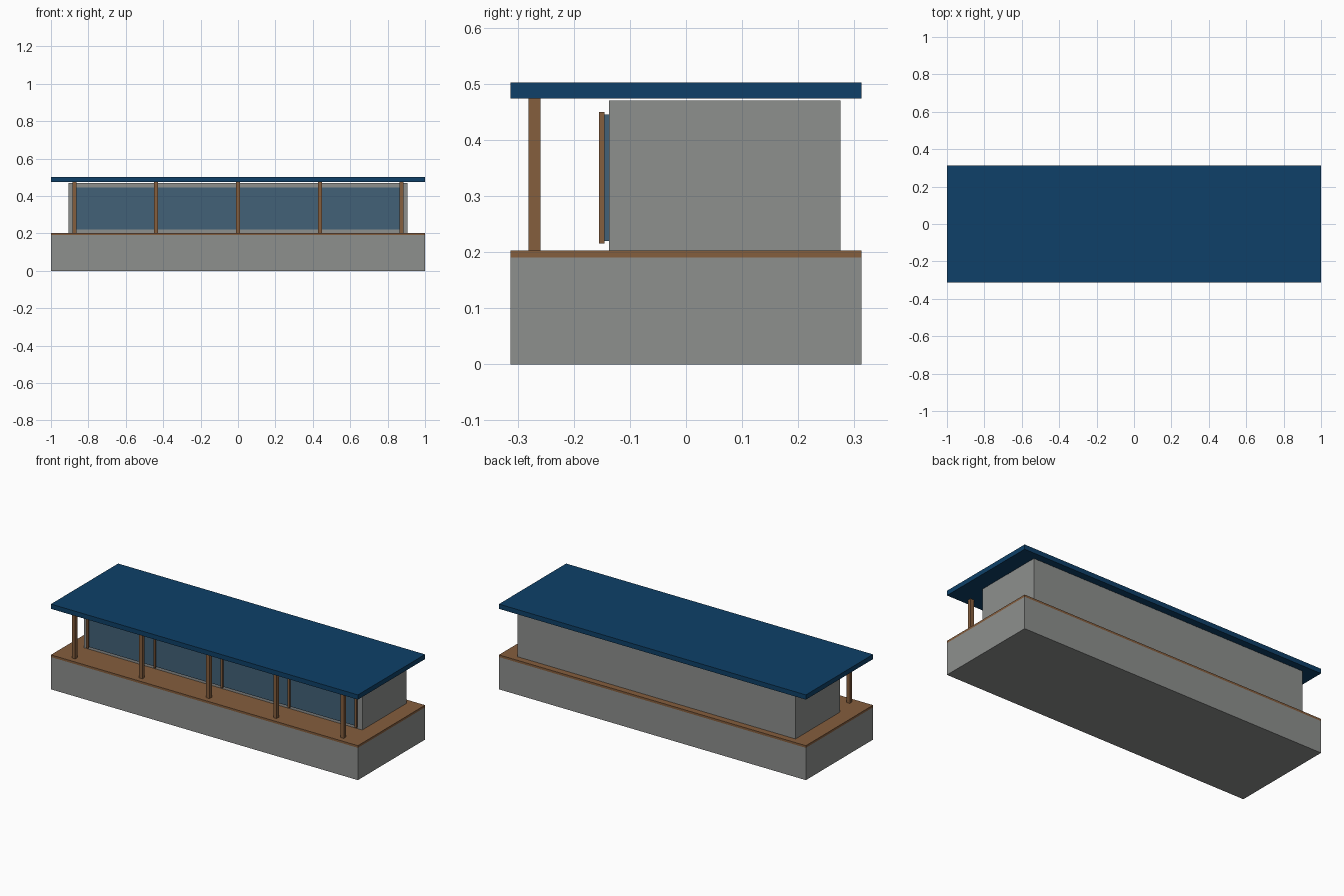
import bpy

if "Cube" in bpy.data.objects:
    bpy.data.objects.remove(bpy.data.objects["Cube"])


def material(name, rgb):
    m = bpy.data.materials.new(name)
    m.diffuse_color = (*rgb, 1)
    m.use_nodes = True
    m.node_tree.nodes["Principled BSDF"].inputs["Base Color"].default_value = m.diffuse_color
    return m


concrete = material("concrete grey", (0.27, 0.279, 0.27))
wood = material("wood brown", (0.235, 0.112, 0.048))
roof_blue = material("roof blue", (0.0044, 0.051, 0.138))
glass_blue = material("glass blue", (0.054, 0.12, 0.184))


def box(name, x, y, z, mat):
    """Box from (min, max) ranges on each axis."""
    bpy.ops.mesh.primitive_cube_add(
        size=1, location=[(a + b) / 2 for a, b in (x, y, z)])
    ob = bpy.context.object
    ob.name = name
    size = [b - a for a, b in (x, y, z)]
    for v in ob.data.vertices:
        v.co = [c * s for c, s in zip(v.co, size)]
    ob.data.materials.append(mat)
    return ob


# Platform, deck, main building and roof
box("platform", (-1, 1), (-0.3125, 0.3125), (0, 0.19), concrete)
box("deck", (-1, 1), (-0.3125, 0.3125), (0.19, 0.203), wood)
box("building", (-0.906, 0.906), (-0.1375, 0.275), (0.203, 0.47), concrete)
box("roof", (-1, 1), (-0.3125, 0.3125), (0.474, 0.502), roof_blue)

# Long front window
box("window", (-0.875, 0.875), (-0.145, -0.1375), (0.22, 0.445), glass_blue)

# Veranda posts with a window mullion behind each
for i in range(5):
    x = -0.875 + i * 0.4375
    box(f"post_{i + 1}", (x - 0.011, x + 0.011), (-0.281, -0.259),
        (0.203, 0.474), wood)
    box(f"mullion_{i + 1}", (x - 0.006, x + 0.006), (-0.155, -0.145),
        (0.215, 0.45), wood)
